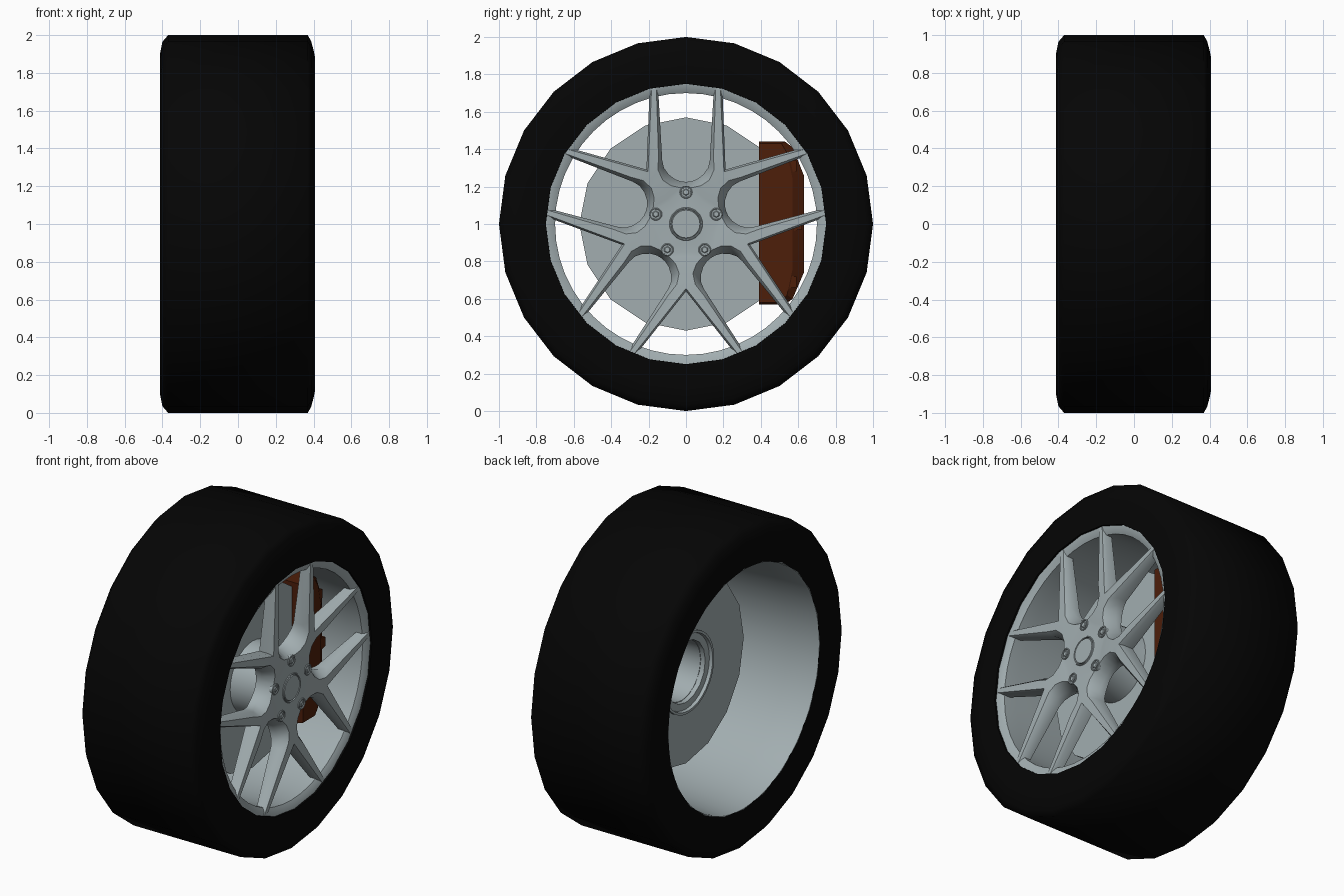
import bpy, bmesh, math
from math import sin, cos, pi, radians

if "Cube" in bpy.data.objects:
    bpy.data.objects.remove(bpy.data.objects["Cube"])


def material(name, rgb):
    m = bpy.data.materials.new(name)
    m.diffuse_color = (*rgb, 1)
    m.use_nodes = True
    m.node_tree.nodes["Principled BSDF"].inputs["Base Color"].default_value = m.diffuse_color
    return m


BLACK = material("tyre black", (0.0015, 0.0015, 0.0015))
GREY = material("silver grey", (0.36, 0.42, 0.435))
RUST = material("caliper rust", (0.075, 0.013, 0.003))


def finish(bm, name, mat, angle=35):
    bmesh.ops.remove_doubles(bm, verts=bm.verts, dist=0.0005)
    bmesh.ops.recalc_face_normals(bm, faces=bm.faces)
    me = bpy.data.meshes.new(name)
    bm.to_mesh(me)
    bm.free()
    me.materials.append(mat)
    ob = bpy.data.objects.new(name, me)
    bpy.context.collection.objects.link(ob)
    bpy.ops.object.select_all(action='DESELECT')
    ob.select_set(True)
    bpy.context.view_layer.objects.active = ob
    bpy.ops.object.shade_smooth_by_angle(angle=radians(angle))
    return ob


def lathe(name, profile, n, mat, cy=0, cz=1, closed=True, angle=35):
    """Spin (x, r) points around an axis along x; open profiles get end caps."""
    bm = bmesh.new()
    rings = [[bm.verts.new((x, cy + r * sin(2 * pi * i / n), cz + r * cos(2 * pi * i / n)))
              for i in range(n)] for x, r in profile]
    pairs = list(zip(rings, rings[1:]))
    if closed:
        pairs.append((rings[-1], rings[0]))
    else:
        bm.faces.new(rings[0])
        bm.faces.new(rings[-1])
    for a, b in pairs:
        for i in range(n):
            j = (i + 1) % n
            bm.faces.new((a[i], a[j], b[j], b[i]))
    return finish(bm, name, mat, angle)


def plate(name, layers, mat):
    """Loft (x, outline) layers, outlines being (y, z) polygons."""
    bm = bmesh.new()
    rings = [[bm.verts.new((x, y, z)) for y, z in pts] for x, pts in layers]
    n = len(rings[0])
    bm.faces.new(rings[0])
    bm.faces.new(rings[-1])
    for a, b in zip(rings, rings[1:]):
        for i in range(n):
            j = (i + 1) % n
            bm.faces.new((a[i], a[j], b[j], b[i]))
    return finish(bm, name, mat, 20)


# Tyre
lathe("tyre", [(-0.40, 0.75), (-0.413, 0.90), (-0.40, 0.965), (-0.37, 1.0),
               (0.37, 1.0), (0.388, 0.965), (0.40, 0.92), (0.408, 0.88),
               (0.40, 0.75), (0.36, 0.748), (-0.36, 0.748)], 24, BLACK, angle=65)

# Rim barrel with lips
lathe("rim_barrel", [(-0.400, 0.752), (-0.400, 0.745), (-0.385, 0.74), (-0.2, 0.73),
                     (0.28, 0.70), (0.37, 0.70), (0.385, 0.725), (0.39, 0.75)],
      48, GREY)

# Brake disc and hub tube
lathe("brake_disc", [(0.0, 0.57), (0.10, 0.57), (0.10, 0.19), (0.0, 0.19)], 16, GREY)
lathe("hub_tube", [(-0.02, 0.25), (-0.02, 0.235), (0.03, 0.225), (0.03, 0.185),
                   (0.29, 0.18), (0.29, 0.21), (0.10, 0.22), (0.02, 0.25)], 32, GREY)

# Wheel spider: one half lobe, mirrored and repeated five times.
# Window points sit in a frame turned 36 degrees from the lobe axis.
C, S = cos(pi / 5), sin(pi / 5)


def win(U, V):
    return (U * C + V * S, U * S - V * C)


# window edge, front window edge, notch edge, front notch edge, front x, chamfer, back x
SECTIONS = [
    (win(.742, .150), win(.742, .159), (.702, .270), (.697, .279), .390, .015, .335),
    (win(.340, .127), win(.360, .147), (.360, 0), (.345, 0), .388, .030, .295),
    (win(.300, .118), win(.290, .150), (.310, 0), (.310, 0), .384, .050, .285),
    (win(.265, .093), win(.235, .125), (.270, 0), (.270, 0), .380, .060, .275),
    (win(.240, .060), win(.205, .080), (.210, 0), (.210, 0), .375, .065, .27),
    (win(.228, .028), win(.195, .035), (.170, 0), (.170, 0), .370, .065, .27),
    (win(.225, 0), win(.195, 0), (.150, 0), (.150, 0), .367, .065, .27),
    (win(.085, 0), win(.085, 0), (.085, 0), (.085, 0), .370, .065, .27),
]
LAST = len(SECTIONS) - 2
bm = bmesh.new()
for k in range(5):
    a = radians(-90 + 72 * k)
    for side in (1, -1):
        def put(p, x):
            u, v = p[0], p[1] * side
            return bm.verts.new((x, u * cos(a) - v * sin(a), 1 + u * sin(a) + v * cos(a)))
        rows = []
        for w, fw, n, fn, xf, ch, xb in SECTIONS:
            rows.append([put(w, xb), put(w, xf - ch), put(fw, xf),
                         put(fn, xf), put(n, xf - ch), put(n, xb)])
        for i, (p, q) in enumerate(zip(rows, rows[1:])):
            # front and back everywhere, window wall up to the hub, notch wall on the arm
            strips = [(2, 3), (5, 0)]
            if i < LAST:
                strips += [(0, 1), (1, 2)]
            if i == 0:
                strips += [(3, 4), (4, 5)]
            for s, t in strips:
                bm.faces.new((p[s], p[t], q[t], q[s]))
        bm.faces.new(rows[0])
bmesh.ops.remove_doubles(bm, verts=bm.verts, dist=0.0005)
bmesh.ops.dissolve_degenerate(bm, edges=bm.edges, dist=0.0005)
finish(bm, "spoke_spider", GREY, 42)

# Centre cap with a groove ring
lathe("centre_cap", [(0.27, 0.09), (0.368, 0.09), (0.374, 0.086), (0.374, 0.082),
                     (0.366, 0.080), (0.366, 0.077), (0.374, 0.074)],
      32, GREY, closed=False)

# Wheel bolts: a collar and a six sided head in each
for k in range(5):
    a = radians(90 + 72 * k)
    y, z = 0.17 * cos(a), 1 + 0.17 * sin(a)
    lathe("bolt_collar", [(0.33, 0.034), (0.372, 0.034), (0.375, 0.030),
                          (0.372, 0.026), (0.33, 0.024)], 20, GREY, y, z)
    lathe("bolt_head", [(0.33, 0.019), (0.372, 0.019), (0.376, 0.014)],
          6, GREY, y, z, closed=False)

# Brake caliper: chamfered block over the disc
outer = [(.39, .57), (.53, .57), (.57, .60), (.63, .74),
         (.63, 1.26), (.57, 1.41), (.53, 1.44), (.39, 1.44)]
inner = [(.39, .58), (.51, .58), (.54, .62), (.57, .76),
         (.57, 1.24), (.54, 1.38), (.51, 1.43), (.39, 1.43)]
plate("brake_caliper", [(-0.08, inner), (-0.04, outer), (0.14, outer), (0.175, inner)], RUST)

# Caliper ribs at both ends and the middle
for zc, h, y0, y1 in ((0.69, 0.04, 0.52, 0.59), (1.0, 0.04, 0.56, 0.62), (1.31, 0.04, 0.52, 0.59)):
    box = [(y0, zc - h), (y1, zc - h * .7), (y1, zc + h * .7), (y0, zc + h)]
    plate("caliper_rib", [(0.10, box), (0.17, box)], RUST)
